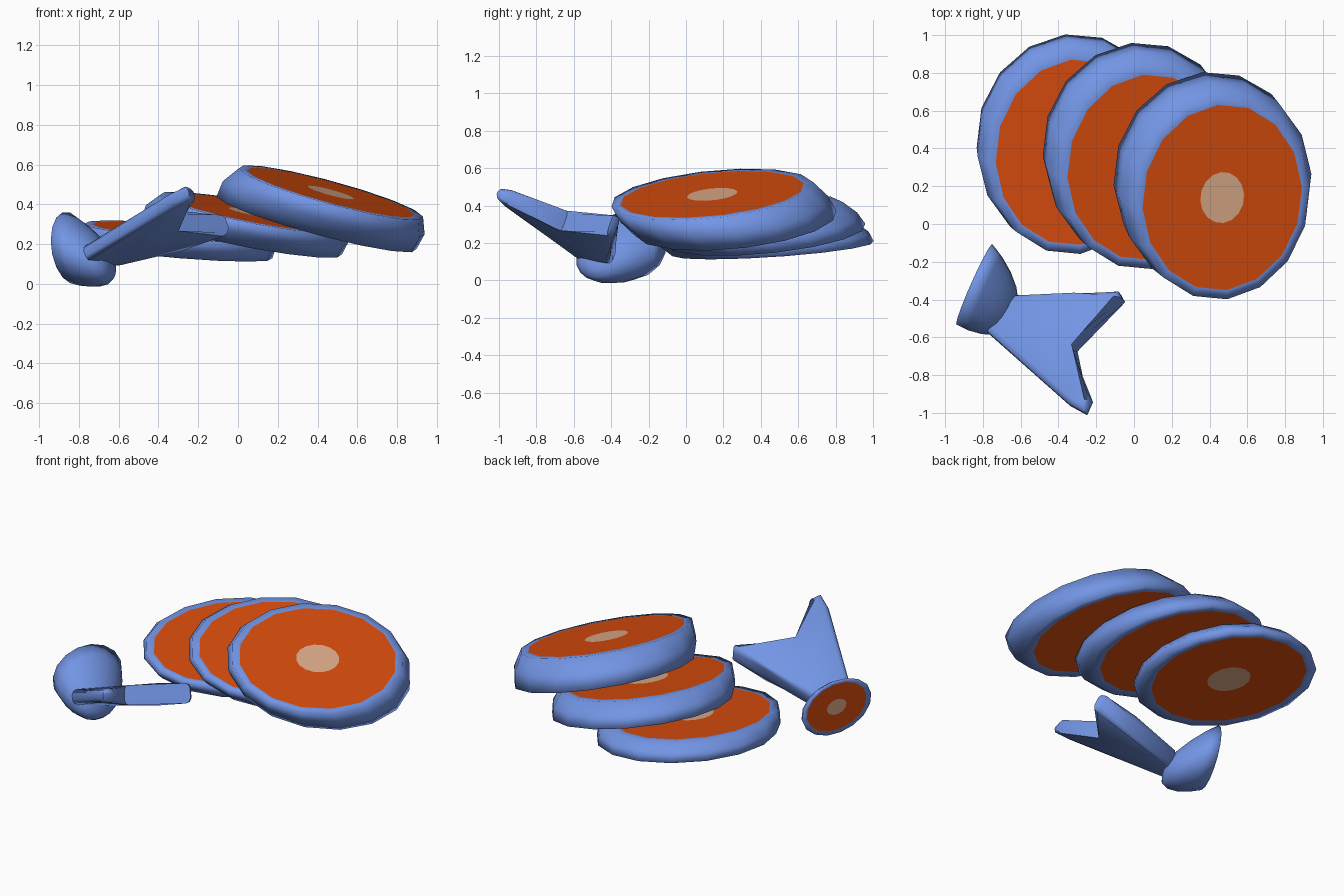
import bpy, bmesh, math
from mathutils import Vector

if "Cube" in bpy.data.objects:
    bpy.data.objects.remove(bpy.data.objects["Cube"])


def material(name, rgb):
    m = bpy.data.materials.new(name)
    m.diffuse_color = (*rgb, 1)
    m.use_nodes = True
    m.node_tree.nodes["Principled BSDF"].inputs["Base Color"].default_value = m.diffuse_color
    return m


MATS = [material("blue_skin", (0.17, 0.30, 0.78)),
        material("orange_flesh", (0.70, 0.075, 0.004)),
        material("pale_bone", (0.74, 0.42, 0.26))]
SKIN, FLESH, BONE = 0, 1, 2


def finish(name, bm, angle):
    bmesh.ops.recalc_face_normals(bm, faces=bm.faces)
    # keep the border between skin and flesh crisp
    for e in bm.edges:
        if len({f.material_index for f in e.link_faces}) > 1:
            e.smooth = False
    me = bpy.data.meshes.new(name)
    bm.to_mesh(me)
    bm.free()
    for m in MATS:
        me.materials.append(m)
    ob = bpy.data.objects.new(name, me)
    bpy.context.collection.objects.link(ob)
    bpy.context.view_layer.objects.active = ob
    ob.select_set(True)
    bpy.ops.object.shade_smooth_by_angle(angle=math.radians(angle), keep_sharp_edges=True)
    ob.select_set(False)
    return ob


def ring(c, u, v, s=1.0, n=16):
    c, u, v = Vector(c), Vector(u), Vector(v)
    return [c + s * (u * math.cos(2 * math.pi * (i + .5) / n) +
                     v * math.sin(2 * math.pi * (i + .5) / n)) for i in range(n)]


def loft(name, rings, bands, start, end, angle=140):
    """Skin a list of rings; bands gives the colour between each pair."""
    bm = bmesh.new()
    vs = [[bm.verts.new(p) for p in r] for r in rings]
    n = len(vs[0])
    for a, b, mat in zip(vs, vs[1:], bands):
        for i in range(n):
            j = (i + 1) % n
            bm.faces.new((a[i], a[j], b[j], b[i])).material_index = mat
    bm.faces.new(vs[0]).material_index = start
    bm.faces.new(vs[-1]).material_index = end
    return finish(name, bm, angle)


# Three slanted oval slices: top centre, bottom centre, slopes in x and y
SLICES = [((-.31, .38, .265), (-.33, .465, .17), -.09, .07),
          ((.07, .30, .360), (.02, .42, .243), -.20, .10),
          ((.467, .14, .46), (.395, .265, .307), -.275, .11)]
for k, (top, bot, a, b) in enumerate(SLICES):
    def axes(w):
        """Long and short axis of the oval, lying in the slice's plane."""
        return ((w, -.045, w * a - .045 * b), (.065, .54, .065 * a + .54 * b))
    tu, tv = axes(.46)
    mu, mv = axes(.49)
    bu, bv = axes(.50)
    top, bot = Vector(top), Vector(bot)
    mid = top.lerp(bot, .5)
    loft(f"slice_{k + 1}",
         [ring(top, tu, tv, .25), ring(top, tu, tv, .91), ring(top, tu, tv),
          ring(mid, mu, mv, 1.03),
          ring(bot, bu, bv), ring(bot, bu, bv, .89), ring(bot, bu, bv, .25)],
         [FLESH, SKIN, SKIN, SKIN, SKIN, FLESH], BONE, BONE)

# Head: cut face at the back left, rounded snout towards the front right
fc = Vector((-.845, -.32, .182))
fu, fv = Vector((.095, .215, 0)), Vector((-.02, 0, .182))
tip = Vector((-.65, -.485, .088))
rings = [ring(fc, fu, fv, s) for s in (.28, .86, 1)]
for t, s in ((.3, .92), (.6, .78), (.85, .59), (1.0, .38), (1.05, .15)):
    rings.append(ring(fc.lerp(tip, t), fu, fv, s))
loft("head", rings, [FLESH] + [SKIN] * 6, BONE, SKIN)

# Forked tail: tilted outline with half thickness at each point
P, Q = .30, -.364
base = Vector((-.70, -.48, .14))
nrm = Vector((-P, -Q, 1)).normalized()
OUTLINE = [(-.78, -.57, .045), (-.34, -.96, .042), (-.25, -1.01, .038),
           (-.22, -.94, .042), (-.35, -.65, .06), (-.055, -.405, .058),
           (-.075, -.367, .06), (-.30, -.385, .065), (-.62, -.385, .055)]
bm = bmesh.new()
up, low = [], []
for x, y, h in OUTLINE:
    p = Vector((x, y, base.z + P * (x - base.x) + Q * (y - base.y)))
    up.append(bm.verts.new(p + nrm * h))
    low.append(bm.verts.new(p - nrm * h))
bm.faces.new(up)
bm.faces.new(low)
for i in range(len(up)):
    j = (i + 1) % len(up)
    bm.faces.new((up[i], up[j], low[j], low[i]))
# soften the rims of both flat sides
rims = [e for e in bm.edges if (e.verts[0] in up) == (e.verts[1] in up)]
bmesh.ops.bevel(bm, geom=rims, offset=.03, segments=2, profile=.5,
                affect='EDGES', clamp_overlap=True)
finish("tail_fin", bm, 60)

# Thin cut-flesh plate on the tail's base
along = Vector((.16, .18, P * .16 + Q * .18))
out = nrm.cross(along).normalized()
if out.x > 0:
    out.negate()
loft("tail_cut", [ring(base + out * d, along * .36, nrm * .022, n=12)
                  for d in (-.002, .004)], [FLESH], FLESH, FLESH, 40)
